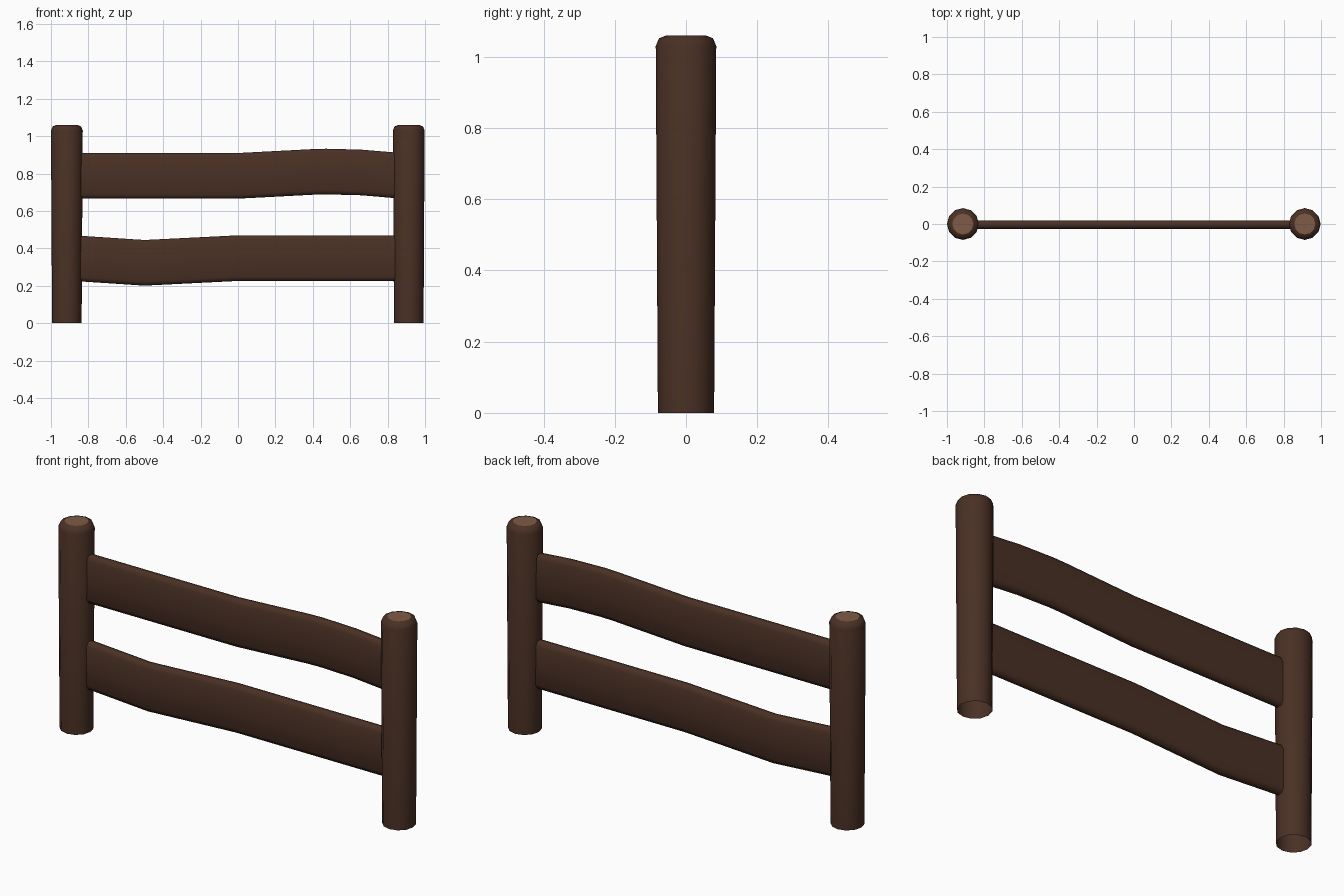
import bpy, bmesh
from math import sin, cos, tau

if "Cube" in bpy.data.objects:
    bpy.data.objects.remove(bpy.data.objects["Cube"])


def material(name, color):
    m = bpy.data.materials.new(name)
    m.diffuse_color = (*color, 1)
    m.use_nodes = True
    m.node_tree.nodes["Principled BSDF"].inputs["Base Color"].default_value = m.diffuse_color
    return m


BARK = material("bark", (0.068, 0.030, 0.018))
CUT = material("cut_wood", (0.21, 0.105, 0.063))


def loft(name, rings, mats, cap_end=None):
    """Skin a list of equal-sized vertex rings; optionally cap the last one."""
    bm = bmesh.new()
    loops = [[bm.verts.new(p) for p in ring] for ring in rings]
    n = len(loops[0])
    for a, b in zip(loops, loops[1:]):
        for i in range(n):
            j = (i + 1) % n
            bm.faces.new((a[i], a[j], b[j], b[i])).smooth = True
    if cap_end is not None:
        bm.faces.new(loops[-1]).material_index = cap_end
    me = bpy.data.meshes.new(name)
    bm.to_mesh(me)
    bm.free()
    for m in mats:
        me.materials.append(m)
    ob = bpy.data.objects.new(name, me)
    bpy.context.collection.objects.link(ob)
    return ob


# Posts: slightly flared, open at the bottom, chamfered top with pale cut end
PROFILE = [(0.079, 0), (0.085, 1.03), (0.076, 1.052), (0.056, 1.06)]
SIDES = 12
for side, x in (("left", -0.915), ("right", 0.913)):
    rings = [[(x + r * cos(tau * i / SIDES), r * sin(tau * i / SIDES), z)
              for i in range(SIDES)] for r, z in PROFILE]
    loft(side + "_post", rings, (BARK, CUT), cap_end=1)

# Rails: rounded plank section swept along a gently bent line of (x, z) centres
SECTION = [(0.023, -0.1), (0.023, 0.1), (0.012, 0.122), (-0.012, 0.122),
           (-0.023, 0.1), (-0.023, -0.1), (-0.012, -0.122), (0.012, -0.122)]
RAILS = {
    "upper_rail": [(-0.85, 0.788), (-0.5, 0.788), (0, 0.788), (0.4, 0.809),
                   (0.47, 0.811), (0.66, 0.806), (0.85, 0.79)],
    "lower_rail": [(-0.85, 0.346), (-0.5, 0.323), (0, 0.348), (0.5, 0.348),
                   (0.85, 0.348)],
}
for name, path in RAILS.items():
    loft(name, [[(x, y - 0.003, z + dz) for y, dz in SECTION] for x, z in path], (BARK,))
